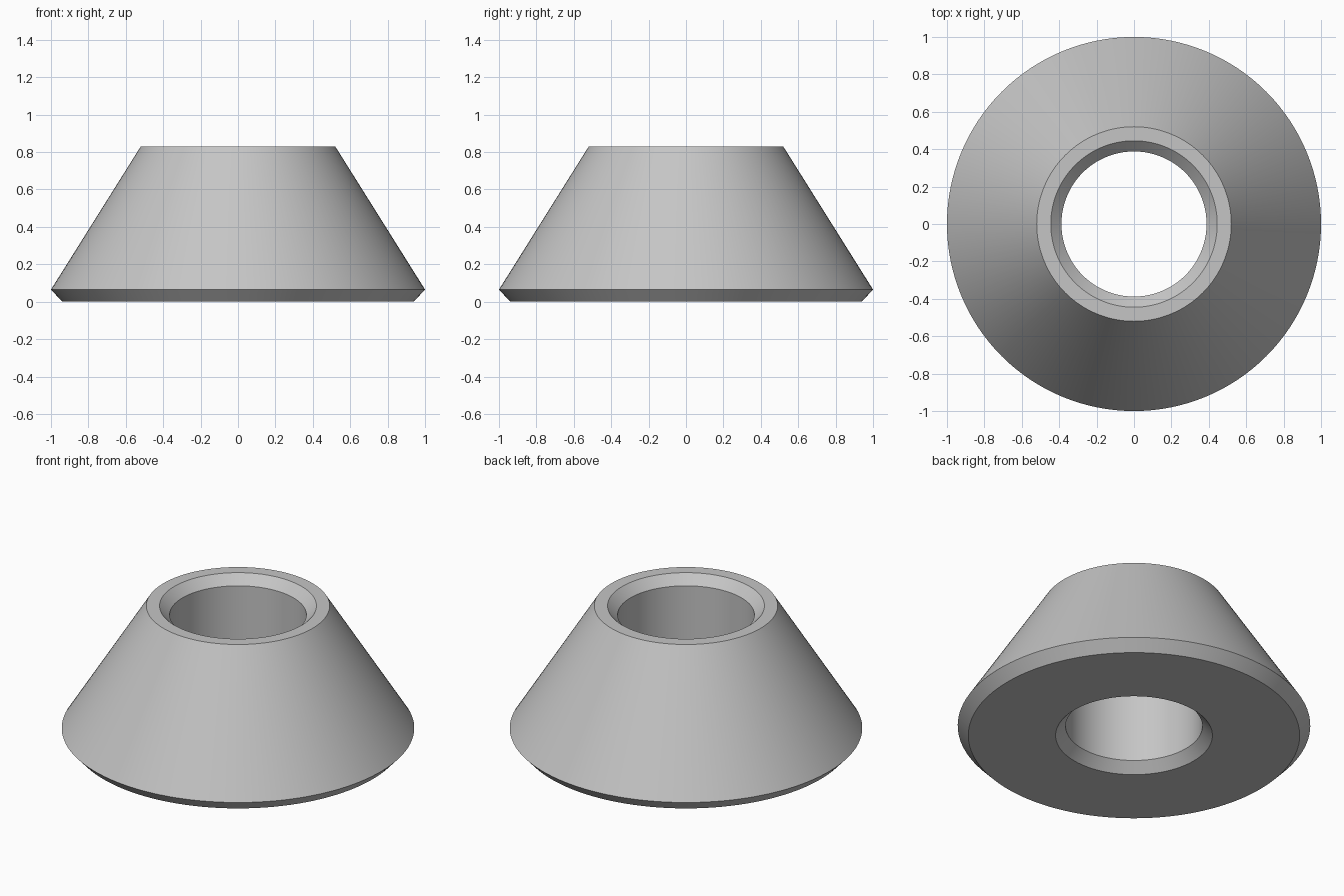
import bpy
import bmesh
import math

cube = bpy.data.objects.get("Cube")
if cube:
    bpy.data.objects.remove(cube, do_unlink=True)

# Plain grey finish
grey = bpy.data.materials.new("plain_grey")
grey.use_nodes = True
colour = (0.56, 0.56, 0.56, 1)
grey.diffuse_color = colour
grey.node_tree.nodes["Principled BSDF"].inputs["Base Color"].default_value = colour

# Closed cross-section of the ring as (radius, height)
profile = [(0.94, 0), (1, 0.065), (0.52, 0.83), (0.445, 0.83),
           (0.388, 0.774), (0.388, 0.06), (0.445, 0)]

# Lathe the cross-section around z
bm = bmesh.new()
verts = [bm.verts.new((r, 0, z)) for r, z in profile]
edges = [bm.edges.new((a, b)) for a, b in zip(verts, verts[1:] + verts[:1])]
bmesh.ops.spin(bm, geom=verts + edges, cent=(0, 0, 0), axis=(0, 0, 1),
               angle=math.tau, steps=128, use_merge=True)
bmesh.ops.remove_doubles(bm, verts=bm.verts, dist=0.0001)
bmesh.ops.recalc_face_normals(bm, faces=bm.faces)
mesh = bpy.data.meshes.new("conical_ring")
bm.to_mesh(mesh)
bm.free()
mesh.materials.append(grey)

# Conical ring with chamfered bore
ring = bpy.data.objects.new("conical_ring", mesh)
bpy.context.collection.objects.link(ring)
bpy.ops.object.select_all(action="DESELECT")
ring.select_set(True)
bpy.context.view_layer.objects.active = ring
bpy.ops.object.shade_smooth_by_angle(angle=math.radians(25))
